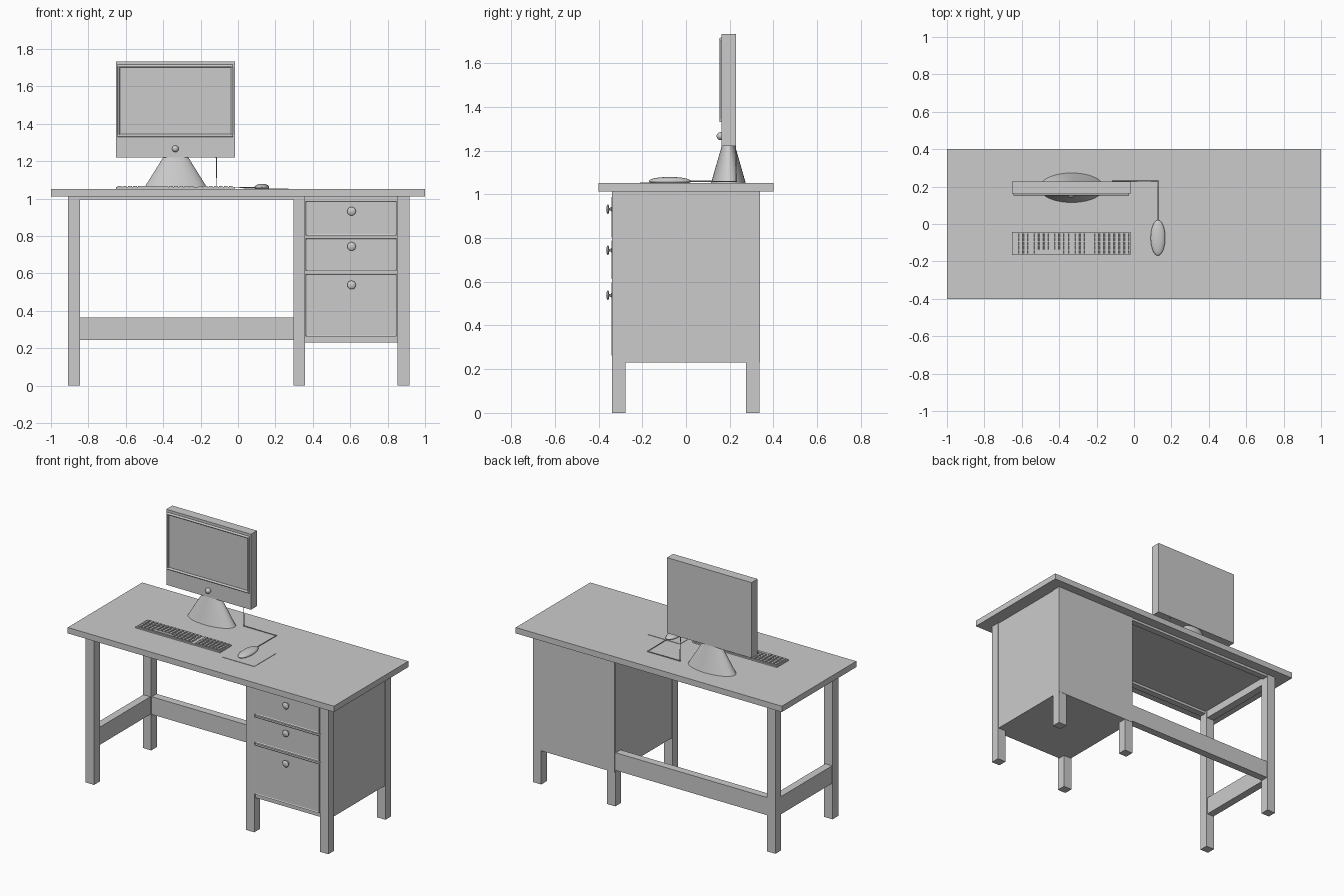
import bpy, bmesh, math
from mathutils import Matrix, Vector

if "Cube" in bpy.data.objects:
    bpy.data.objects.remove(bpy.data.objects["Cube"])


def finish(name, bm, smooth=False):
    bmesh.ops.recalc_face_normals(bm, faces=bm.faces)
    me = bpy.data.meshes.new(name)
    bm.to_mesh(me)
    bm.free()
    ob = bpy.data.objects.new(name, me)
    bpy.context.collection.objects.link(ob)
    if smooth:
        bpy.ops.object.select_all(action='DESELECT')
        ob.select_set(True)
        bpy.context.view_layer.objects.active = ob
        bpy.ops.object.shade_smooth_by_angle(angle=math.radians(40))
    return ob


def add_box(bm, x0, x1, y0, y1, z0, z1):
    mat = Matrix.Translation(((x0 + x1) / 2, (y0 + y1) / 2, (z0 + z1) / 2)) \
        @ Matrix.Diagonal((x1 - x0, y1 - y0, z1 - z0, 1))
    return bmesh.ops.create_cube(bm, size=1, matrix=mat)['verts']


def box(name, *dims):
    bm = bmesh.new()
    add_box(bm, *dims)
    return finish(name, bm)


def tube(name, points, radius, cyclic=False):
    cu = bpy.data.curves.new(name, 'CURVE')
    cu.dimensions = '3D'
    cu.bevel_depth = radius
    cu.bevel_resolution = 2
    cu.use_fill_caps = True
    sp = cu.splines.new('POLY')
    sp.points.add(len(points) - 1)
    for p, co in zip(sp.points, points):
        p.co = (*co, 1)
    sp.use_cyclic_u = cyclic
    ob = bpy.data.objects.new(name, cu)
    bpy.context.collection.objects.link(ob)
    return ob


def lathe(name, profile, centre, steps=24):
    """Spin (radius, depth) points around an axis pointing to -y."""
    bm = bmesh.new()
    vs = [bm.verts.new((r, -d, 0)) for r, d in profile]
    es = [bm.edges.new(e) for e in zip(vs, vs[1:])]
    bmesh.ops.spin(bm, geom=vs + es, axis=(0, 1, 0), cent=(0, 0, 0),
                   angle=2 * math.pi, steps=steps)
    bmesh.ops.remove_doubles(bm, verts=bm.verts, dist=1e-5)
    bmesh.ops.translate(bm, verts=bm.verts, vec=centre)
    return finish(name, bm, True)


# Desk top
box("desk_top", -1, 1, -0.4, 0.4, 1.012, 1.052)

# Six legs
for label, x in (("left", -0.908), ("middle", 0.296), ("right", 0.853)):
    box("front_leg_" + label, x, x + 0.063, -0.338, -0.277, 0, 1.012)
    box("back_leg_" + label, x, x + 0.063, 0.275, 0.336, 0, 1.012)

# Rails under the top and low stretchers
box("front_top_rail", -0.846, 0.297, -0.335, -0.29, 0.995, 1.012)
box("back_top_rail", -0.846, 0.297, 0.29, 0.333, 0.995, 1.012)
box("left_top_rail", -0.903, -0.85, -0.278, 0.276, 0.96, 1.012)
box("back_stretcher", -0.846, 0.297, 0.28, 0.332, 0.243, 0.363)
box("left_stretcher", -0.904, -0.852, -0.278, 0.276, 0.243, 0.363)

# Drawer cabinet
box("cabinet", 0.3, 0.911, -0.325, 0.338, 0.23, 1.012)

# Drawer fronts with a shallow inset panel, each with a knob
knob = [(0, 0), (0.014, 0), (0.013, 0.004), (0.007, 0.006), (0.006, 0.014),
        (0.02, 0.017), (0.023, 0.02), (0.018, 0.025), (0, 0.028)]
drawers = (("upper", 0.803, 0.988, 0.932), ("middle", 0.613, 0.788, 0.744),
           ("lower", 0.262, 0.597, 0.538))
for label, z0, z1, zk in drawers:
    bm = bmesh.new()
    add_box(bm, 0.362, 0.848, -0.341, -0.32, z0, z1)
    bm.normal_update()
    front = [f for f in bm.faces if f.normal.y < -0.9]
    bmesh.ops.inset_region(bm, faces=front, thickness=0.009, depth=0)
    bmesh.ops.translate(bm, verts=front[0].verts, vec=(0, 0.004, 0))
    finish("drawer_" + label, bm)
    lathe("drawer_knob_" + label, knob, Vector((0.607, -0.337, zk)))

# Monitor, screen border and button
box("monitor_body", -0.653, -0.017, 0.163, 0.228, 1.22, 1.733)
x0, x1, z0, z1 = -0.637, -0.032, 1.337, 1.709
for label, z in (("top", z1), ("bottom", z0)):
    tube("screen_border_" + label, [(x0 - 0.006, 0.16, z), (x1 + 0.006, 0.16, z)], 0.008)
for label, x in (("left", x0), ("right", x1)):
    tube("screen_border_" + label, [(x, 0.16, z0), (x, 0.16, z1)], 0.006)
button = [(0.018 * math.cos(a), 0.018 * math.sin(a))
          for a in (math.radians(t) for t in range(-90, 91, 18))]
lathe("monitor_button", button, Vector((-0.335, 0.158, 1.266)), 20)

# Monitor stand: a cone squashed front to back
bm = bmesh.new()
bmesh.ops.create_cone(bm, cap_ends=True, segments=48, radius1=0.172, radius2=0.066,
                      depth=0.17, matrix=Matrix.Translation((-0.333, 0.194, 1.137))
                      @ Matrix.Diagonal((1, 0.46, 1, 1)))
finish("monitor_stand", bm, True)

# Keyboard base and keys
box("keyboard_base", -0.653, -0.019, -0.166, -0.043, 1.052, 1.061)
bm = bmesh.new()
rows, y_start, pitch = 5, -0.161, 0.0226
for r in range(rows):
    y = y_start + r * pitch
    for xa, xb, n in ((-0.647, -0.235, 15), (-0.213, -0.025, 7)):
        w = (xb - xa) / n
        for c in range(n):
            span = 1
            if r == 0 and n == 15 and 4 <= c <= 9:   # space bar
                if c > 4:
                    continue
                span = 6
            vs = add_box(bm, xa + c * w + 0.002, xa + (c + span) * w - 0.002,
                         y + 0.002, y + pitch - 0.002, 1.06, 1.068)
            for v in vs:                              # tapered key caps
                if v.co.z > 1.065:
                    v.co.x += 0.002 if v.co.x < xa + (c + span / 2) * w else -0.002
finish("keyboard_keys", bm)

# Mouse pad, mouse and cable
box("mouse_pad", 0.03, 0.27, -0.21, 0.02, 1.052, 1.0545)
bm = bmesh.new()
bmesh.ops.create_uvsphere(bm, u_segments=32, v_segments=20, radius=1,
                          matrix=Matrix.Translation((0.128, -0.074, 1.061))
                          @ Matrix.Diagonal((0.039, 0.095, 0.018, 1)))
cut = bmesh.ops.bisect_plane(bm, geom=bm.verts[:] + bm.edges[:] + bm.faces[:],
                             plane_co=(0, 0, 1.0535), plane_no=(0, 0, -1), clear_outer=True)
bmesh.ops.holes_fill(bm, edges=[e for e in bm.edges if e.is_boundary])
finish("mouse", bm, True)
tube("mouse_cable", [(-0.116, 0.226, 1.225), (-0.116, 0.23, 1.058),
                     (0.128, 0.23, 1.058), (0.128, 0.01, 1.06)], 0.003)
